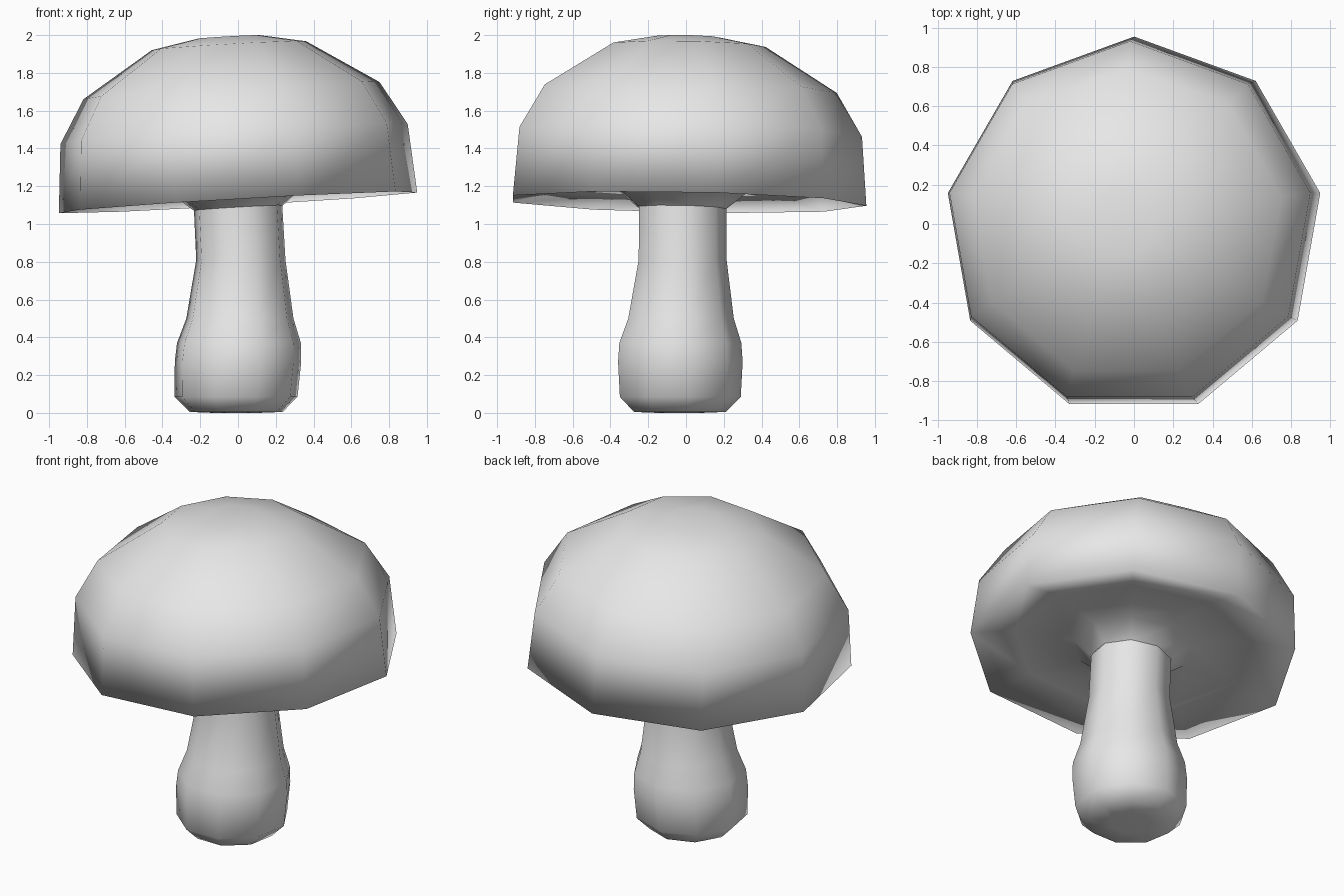
import bpy
import bmesh
from math import sin, cos, pi, radians
from mathutils import Matrix, Vector

SIDES = 9

default_cube = bpy.data.objects.get("Cube")
if default_cube:
    bpy.data.objects.remove(default_cube, do_unlink=True)

grey = bpy.data.materials.new("plain grey")
grey.use_nodes = True
grey.diffuse_color = (0.8, 0.8, 0.8, 1)
grey.node_tree.nodes["Principled BSDF"].inputs["Base Color"].default_value = (0.8, 0.8, 0.8, 1)


def loft(name, rings, matrix, close_start=False, close_end=False):
    """Join rings of (radius, height, x offset, y offset) into one smooth skin."""
    bm = bmesh.new()
    loops = []
    for radius, height, dx, dy in rings:
        loop = []
        for i in range(SIDES):
            a = pi / 2 + 2 * pi * i / SIDES
            loop.append(bm.verts.new((dx + radius * cos(a), dy + radius * sin(a), height)))
        loops.append(loop)
    for low, high in zip(loops, loops[1:]):
        for i in range(SIDES):
            j = (i + 1) % SIDES
            bm.faces.new((low[i], low[j], high[j], high[i]))
    if close_start:
        bm.faces.new(loops[0][::-1])
    if close_end:
        bm.faces.new(loops[-1])
    bm.transform(matrix)
    for face in bm.faces:
        face.smooth = True
    mesh = bpy.data.meshes.new(name)
    bm.to_mesh(mesh)
    bm.free()
    mesh.materials.append(grey)
    obj = bpy.data.objects.new(name, mesh)
    bpy.context.collection.objects.link(obj)
    return obj


# Cap: collar around the stem, hollow underside, rim, then the dome
tilt = (Matrix.Translation(Vector((0, -0.01, 1.115)))
        @ Matrix.Rotation(radians(-3.3), 4, "Y")
        @ Matrix.Rotation(radians(-1.1), 4, "X"))
cap_profile = [(0.24, -0.03), (0.35, 0.06), (0.70, 0.06), (0.965, 0),
               (0.935, 0.365), (0.797, 0.595), (0.415, 0.832), (0.17, 0.877)]
loft("cap", [(r, h, 0, -0.015 if r < 0.4 and h < 0.1 else 0) for r, h in cap_profile],
     tilt, close_end=True)

# Stem: bulbous foot narrowing to the neck
stem_rings = [(0.25, 0.005, -0.01, -0.04), (0.33, 0.085, -0.01, -0.04),
              (0.34, 0.27, 0, -0.04), (0.333, 0.37, 0.005, -0.04),
              (0.288, 0.5, 0.01, -0.035), (0.24, 0.81, 0.015, -0.025),
              (0.238, 1.1, 0, -0.025)]
loft("stem", [(0.12, 0, -0.01, -0.04)] + stem_rings, Matrix.Identity(4), close_start=True)
